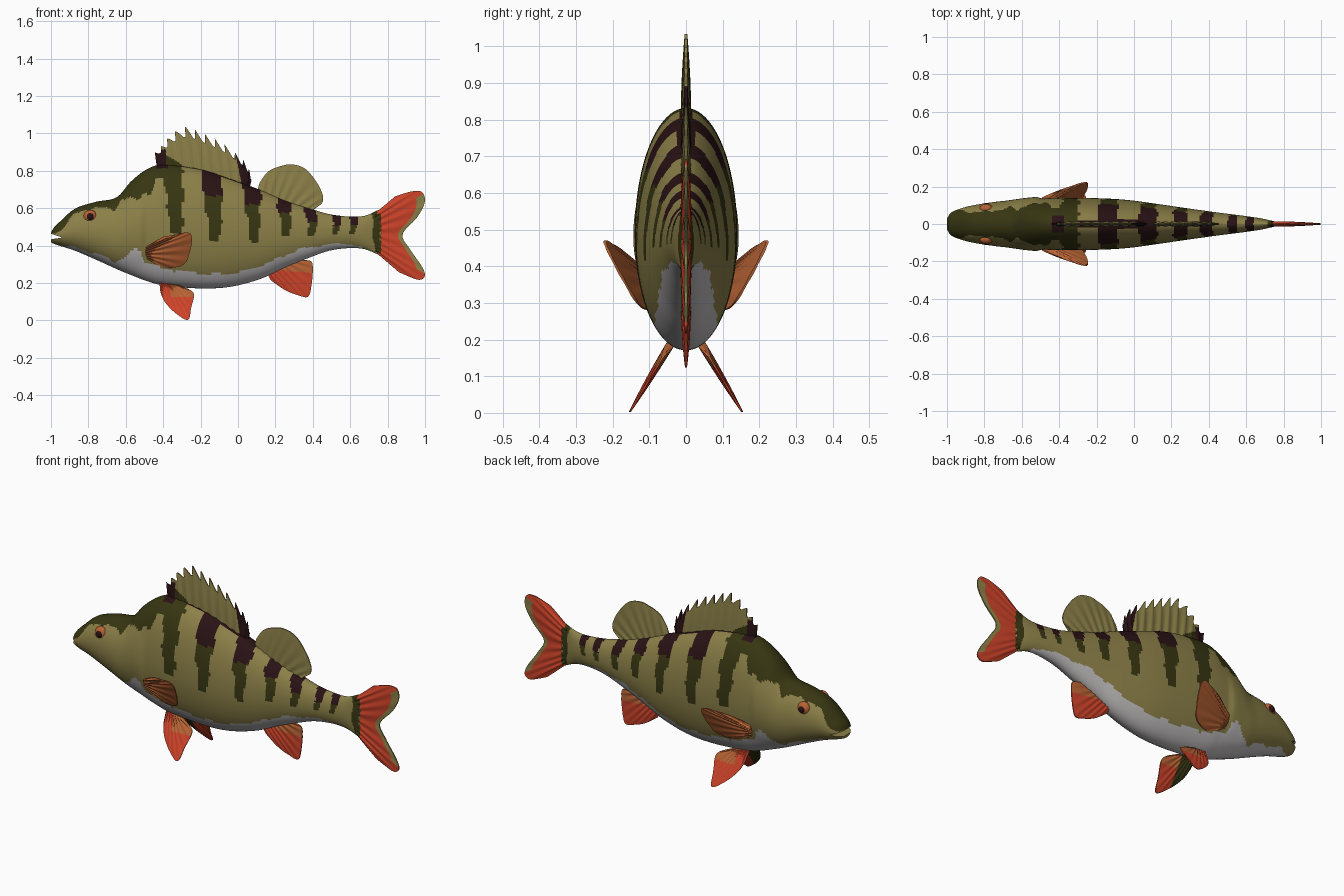
import bpy, bmesh, math

if "Cube" in bpy.data.objects:
    bpy.data.objects.remove(bpy.data.objects["Cube"])

# Flat colours
COLOURS = {
    "olive": (0.26, 0.215, 0.065), "dark_green": (0.038, 0.036, 0.006),
    "maroon_black": (0.022, 0.006, 0.007), "belly_white": (0.52, 0.50, 0.50),
    "red": (0.60, 0.055, 0.022), "orange": (0.48, 0.125, 0.035),
}
NAMES = list(COLOURS)
OLIVE, GREEN, MAROON, WHITE, RED, ORANGE = range(6)
MATS = []
for name, c in COLOURS.items():
    m = bpy.data.materials.new(name)
    m.diffuse_color = (*c, 1)
    m.use_nodes = True
    m.node_tree.nodes["Principled BSDF"].inputs["Base Color"].default_value = m.diffuse_color
    MATS.append(m)


def spline(pts, n):
    """Catmull-Rom resampling of tuples of any dimension."""
    out, last = [], len(pts) - 1
    for k in range(n):
        t = k / (n - 1) * last
        i = min(int(t), last - 1)
        f = t - i
        p1, p2 = pts[i], pts[i + 1]
        p0 = pts[i - 1] if i else p1
        p3 = pts[i + 2] if i + 2 <= last else p2
        out.append(tuple(0.5 * (2*b + (c-a)*f + (2*a-5*b+4*c-d)*f*f + (3*b-a-3*c+d)*f**3)
                         for a, b, c, d in zip(p0, p1, p2, p3)))
    return out


def linear(pts, x):
    for (a, za), (b, zb) in zip(pts, pts[1:]):
        if a <= x <= b:
            return za + (zb - za) * (x - a) / (b - a)
    return pts[0][1] if x < pts[0][0] else pts[-1][1]


def finish(bm, name, angle=40):
    bmesh.ops.recalc_face_normals(bm, faces=bm.faces)
    me = bpy.data.meshes.new(name)
    bm.to_mesh(me)
    bm.free()
    for m in MATS:
        me.materials.append(m)
    ob = bpy.data.objects.new(name, me)
    bpy.context.collection.objects.link(ob)
    smooth(ob, angle)
    return ob


def smooth(ob, angle=40):
    bpy.ops.object.select_all(action='DESELECT')
    ob.select_set(True)
    bpy.context.view_layer.objects.active = ob
    bpy.ops.object.shade_smooth_by_angle(angle=math.radians(angle))


# Body: stations of x, top, bottom, half width
STATIONS = [
    (-1.0, .468, .418, .030), (-.985, .495, .410, .055), (-.95, .53, .398, .075),
    (-.87, .598, .372, .098), (-.76, .634, .325, .116), (-.65, .658, .275, .128),
    (-.57, .745, .242, .134), (-.48, .812, .208, .137), (-.39, .832, .186, .140),
    (-.20, .808, .171, .138), (-.04, .757, .180, .129), (.12, .697, .222, .108),
    (.25, .642, .282, .089), (.385, .598, .337, .070), (.49, .568, .373, .056),
    (.60, .555, .387, .042), (.68, .560, .380, .030), (.75, .590, .352, .014),
    (.775, .598, .345, .006)]
CAP = [(-1, .468), (-.95, .48), (-.87, .57), (-.8, .60), (-.66, .595), (-.62, .65), (-.53, .65),
       (-.5, .685), (-.46, .68), (-.44, .75), (-.36, .76)]
BELLY = [(-1, .41), (-.87, .39), (-.74, .35), (-.66, .315), (-.61, .33), (-.55, .385), (-.52, .37),
         (-.5, .31), (-.39, .275), (-.2, .25), (-.04, .246), (.12, .29), (.225, .337), (.33, .38),
         (.44, .40), (.57, .415), (.66, .39), (.7, .3)]
# Stripes: x, half width, bottom z, height where the dark red begins
STRIPES = [(-.335, .048, .46, 2), (-.13, .046, .43, .665), (.08, .040, .42, .62),
           (.25, .036, .45, .575), (.39, .033, .455, .525), (.525, .025, .46, .505),
           (.615, .025, .46, .51), (.742, .025, .365, 2)]


def body_colour(c):
    x, y, z = c
    wob = .007 * math.sin(x * 41) + .004 * math.sin(x * 97)
    if z < linear(BELLY, x) + wob * .6:
        return WHITE
    if x < -.37 and z > linear(CAP, x) + wob:
        return MAROON if x > -.44 and z > .81 else GREEN
    for sx, hw, zb, zm in STRIPES:
        h = max(0, min(1, (z - zb) / .2))
        width = hw * (.55 + .45 * h) * (1.15 if z > zm else 1)
        if abs(x - sx + .06 * (z - .6) * (sx < .5) + .006 * math.sin(z * 45)) < width and z > zb:
            return MAROON if z > zm else GREEN
    if -.3 < x < .1 and abs(y) < .022 and z > .5:
        return MAROON
    return OLIVE


def make_body():
    bm = bmesh.new()
    seg, rings = 96, []
    for x, top, bot, w in spline(STATIONS, 230):
        mid = bot + (top - bot) * .47
        ring = []
        for k in range(seg):
            a = 2 * math.pi * k / seg
            s, c = math.sin(a), math.cos(a)
            z = mid + s * (top - mid if s > 0 else mid - bot)
            y = w * c
            # gill cover swells, then drops back
            g = max(0, min((x + .68) / .14, (-.49 - x) / .03, 1))
            y *= 1 + .06 * g * max(0, 1 - ((z - .47) / .17) ** 2)
            ring.append(bm.verts.new((x, y, z)))
        rings.append(ring)
    for a, b in zip(rings, rings[1:]):
        for k in range(seg):
            j = (k + 1) % seg
            f = bm.faces.new((a[k], a[j], b[j], b[k]))
            f.material_index = body_colour(f.calc_center_median())
    for ring in (rings[0], rings[-1]):
        bm.faces.new(ring)
    body = finish(bm, "body")
    # Mouth notch
    cut = bmesh.new()
    tri = [(-1.06, .484), (-.94, .443), (-1.06, .424)]
    sides = [[cut.verts.new((x, y, z)) for x, z in tri] for y in (-.2, .2)]
    for s in sides:
        cut.faces.new(s)
    for k in range(3):
        j = (k + 1) % 3
        cut.faces.new((sides[0][k], sides[0][j], sides[1][j], sides[1][k]))
    cutter = finish(cut, "mouth_cutter")
    cutter.hide_render = True
    mod = body.modifiers.new("mouth", 'BOOLEAN')
    mod.operation, mod.object, mod.solver = 'DIFFERENCE', cutter, 'EXACT'
    bpy.context.view_layer.objects.active = body
    bpy.ops.object.modifier_apply(modifier="mouth")
    bpy.data.objects.remove(cutter)
    smooth(body)


def fin(name, root, tip, colour, thick=.010, place=lambda x, z: 0, side=1, n=64, rows=24,
        spines=0, depth=0.0):
    """Lens-thin fin lofted from a root curve to a tip curve in the xz plane."""
    bm = bmesh.new()
    A, B = spline(root, n), spline(tip, n)
    sheets = ([], [])
    for i in range(n):
        u = i / (n - 1)
        saw = (u * spines) % 1 if spines else 0
        reach = 1 - depth * min(saw * 1.5, 1) * (saw < .93)
        for s, sheet in zip((-1, 1), sheets):
            col = []
            for r in range(rows + 1):
                v = r / rows
                x = A[i][0] + (B[i][0] - A[i][0]) * v * reach
                z = A[i][1] + (B[i][1] - A[i][1]) * v * reach
                edge = min(1, .25 + 8 * min(u, 1 - u))
                t = thick * (1 - .75 * v ** 2) * edge
                t *= 1 + .2 * math.cos(2 * math.pi * u * (spines or 9))
                col.append(bm.verts.new((x, side * (place(x, z) + s * t), z)))
            sheet.append(col)

    def quad(vs, i, r, outer):
        f = bm.faces.new(vs)
        c = f.calc_center_median()
        f.material_index = colour(c.x, c.z, (i + .5) / (n - 1), (r + .5) / rows, outer)
    S, T = sheets
    for i in range(n - 1):
        for r in range(rows):
            for s, sh in ((0, S), (1, T)):
                quad((sh[i][r], sh[i+1][r], sh[i+1][r+1], sh[i][r+1]), i, r, s)
        for r in (0, rows):
            quad((S[i][r], S[i+1][r], T[i+1][r], T[i][r]), i, min(r, rows - 1), 1)
    for i in (0, n - 1):
        for r in range(rows):
            quad((S[i][r], S[i][r+1], T[i][r+1], T[i][r]), i, r, 1)
    return finish(bm, name, 50)


make_body()

# Spiny front dorsal fin
def dorsal_colour(x, z, u, v, o):
    if x < -.385 and z < .915:
        return MAROON
    if x < -.30 and z < .885 - .6 * (x + .385):
        return GREEN
    if x > .005 - .2 * (z - .8) and z < .90:
        return MAROON
    if -.24 < x < -.1 and z < .80 - .35 * (x + .2):
        return MAROON
    return OLIVE

fin("front_dorsal_fin", [(-.43, .79), (-.3, .80), (-.15, .77), (0, .72), (.06, .70)],
    [(-.445, .90), (-.40, .945), (-.35, 1.0), (-.28, 1.035), (-.21, 1.01), (-.14, .98),
     (-.07, .94), (0, .885), (.05, .83), (.075, .76)],
    dorsal_colour, thick=.012, n=144, spines=12, depth=.22)

# Soft rear dorsal fin
fin("rear_dorsal_fin", [(.10, .68), (.2, .64), (.3, .60), (.40, .57)],
    [(.115, .735), (.16, .795), (.225, .824), (.29, .834), (.36, .81), (.42, .74), (.453, .67),
     (.448, .625), (.41, .607)],
    lambda x, z, u, v, o: OLIVE, thick=.011)

# Tail fin with a pale olive rear border
fin("tail_fin", [(.735, .575), (.73, .47), (.735, .365)],
    [(.84, .663), (.93, .69), (.985, .685), (.998, .63), (.957, .55), (.88, .46), (.92, .38),
     (.985, .285), (.998, .235), (.96, .218), (.86, .258)],
    lambda x, z, u, v, o: (GREEN if x < .765 and .36 < z < .57 else
                           OLIVE if v > .84 and .22 < u < .76 else RED), thick=.012)

# Anal fin
fin("anal_fin", [(.15, .26), (.23, .30), (.31, .335)],
    [(.175, .215), (.25, .163), (.32, .135), (.375, .127), (.393, .19), (.40, .27), (.392, .315),
     (.35, .322)],
    lambda x, z, u, v, o: ORANGE if z > .262 + .1 * (.3 - x) else RED, thick=.011)


def pelvic_colour(x, z, u, v, outer):
    if not outer and x < -.335 and z > .03:
        return GREEN
    return ORANGE if z > .125 and x > -.36 else RED


# Paired fins and eyes
for side, label in ((-1, "right"), (1, "left")):
    fin("pelvic_fin_" + label, [(-.42, .20), (-.37, .195), (-.32, .19)],
        [(-.415, .15), (-.39, .097), (-.335, .04), (-.268, .003), (-.25, .07), (-.235, .14),
         (-.265, .168)],
        pelvic_colour, thick=.011, place=lambda x, z: .035 + .6 * (.20 - z), side=side)
    fin("pectoral_fin_" + label, [(-.49, .395), (-.495, .36), (-.485, .325)],
        [(-.40, .447), (-.33, .460), (-.27, .470), (-.247, .445), (-.256, .37), (-.292, .297),
         (-.39, .281), (-.46, .305)],
        lambda x, z, u, v, o: ORANGE, thick=.014,
        place=lambda x, z: .122 + .25 * (x + .487) + .49 * (z - .38), side=side)
    for part, y, r, d, mat in (("eye_ring_", .082, .036, .026, ORANGE),
                               ("pupil_", .097, .021, .016, MAROON)):
        bpy.ops.mesh.primitive_uv_sphere_add(segments=32, ring_count=16, radius=1,
                                             location=(-.79, side * y, .555), scale=(r, d, r))
        ob = bpy.context.object
        ob.name = part + label
        ob.data.materials.append(MATS[mat])
        smooth(ob)
